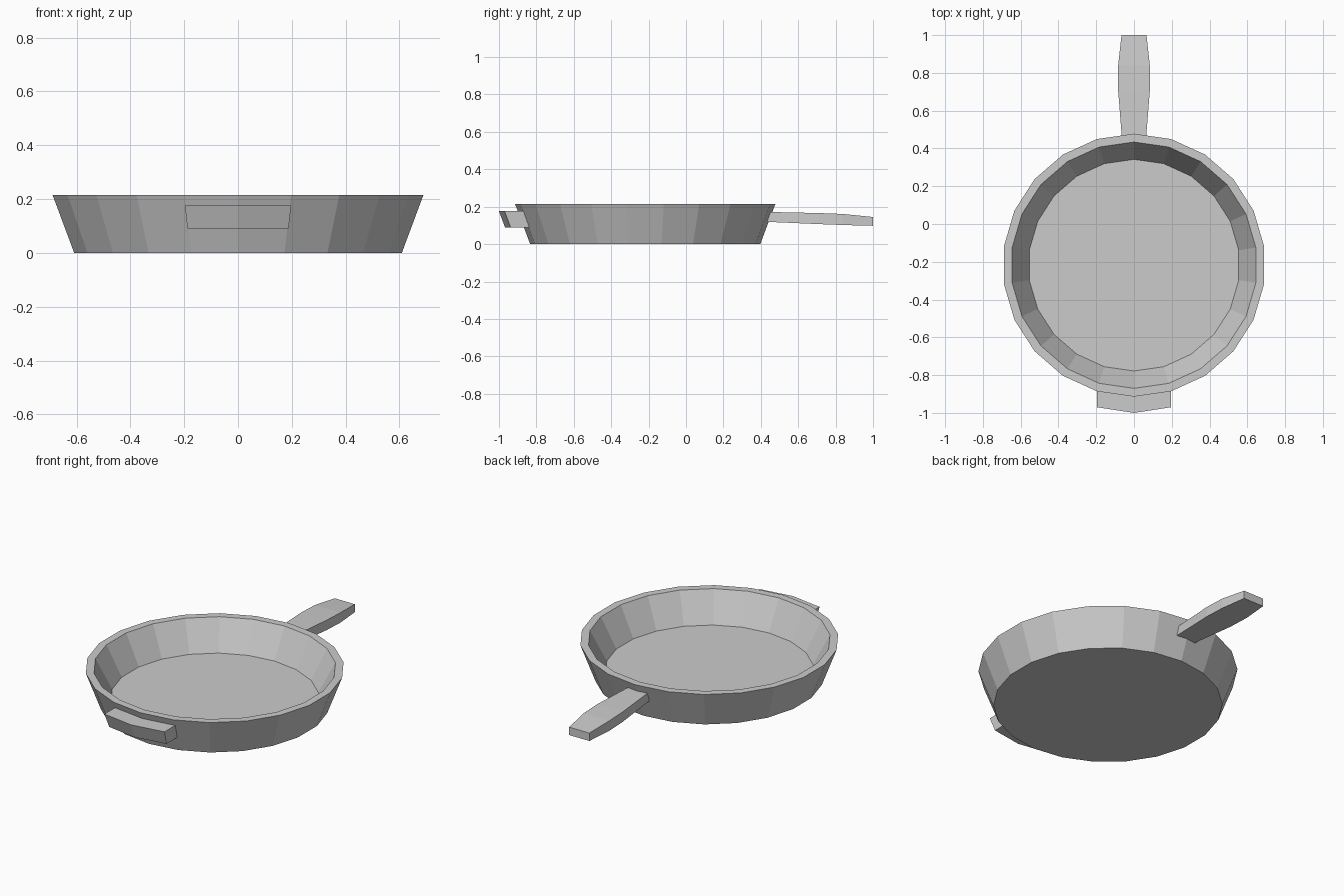
import bpy, bmesh
from math import sin, cos, pi

if "Cube" in bpy.data.objects:
    bpy.data.objects.remove(bpy.data.objects["Cube"])

SIDES = 22
PAN_Y = -0.218


def loft(name, rings):
    """Skin a stack of equal-length point rings and cap both ends."""
    bm = bmesh.new()
    loops = [[bm.verts.new(p) for p in ring] for ring in rings]
    n = len(loops[0])
    for a, b in zip(loops, loops[1:]):
        for i in range(n):
            j = (i + 1) % n
            bm.faces.new((a[i], a[j], b[j], b[i]))
    bm.faces.new(loops[0][::-1])
    bm.faces.new(loops[-1])
    bmesh.ops.recalc_face_normals(bm, faces=bm.faces)
    mesh = bpy.data.meshes.new(name)
    bm.to_mesh(mesh)
    bm.free()
    obj = bpy.data.objects.new(name, mesh)
    bpy.context.collection.objects.link(obj)
    return obj


def circle(r, z):
    return [(r * sin(2 * pi * i / SIDES), PAN_Y + r * cos(2 * pi * i / SIDES), z)
            for i in range(SIDES)]


# Pan body: outer base, outer rim, inner rim, inner floor
loft("pan_body", [circle(r, z) for r, z in
                  [(0.615, 0), (0.696, 0.215), (0.652, 0.215), (0.56, 0.042)]])

# Long handle: stations of y, half width, bottom z, top z
stations = [(0.425, 0.062, 0.119, 0.172), (0.48, 0.066, 0.117, 0.171),
            (0.71, 0.084, 0.107, 0.166), (0.84, 0.084, 0.102, 0.161),
            (1.0, 0.066, 0.098, 0.145)]
loft("long_handle", [[(-w, y, lo), (w, y, lo), (w, y, hi), (-w, y, hi)]
                     for y, w, lo, hi in stations])


# Helper grip: bent lug following the slope of the front wall
def grip_ring(z, w, y_mid, y_side, y_wall):
    return [(-w, y_wall, z), (-w, y_side, z), (0, y_mid, z),
            (w, y_side, z), (w, y_wall, z), (0, y_wall - 0.015, z)]


loft("helper_grip", [grip_ring(0.09, 0.188, -0.968, -0.938, -0.83),
                     grip_ring(0.176, 0.197, -1.0, -0.97, -0.86)])
